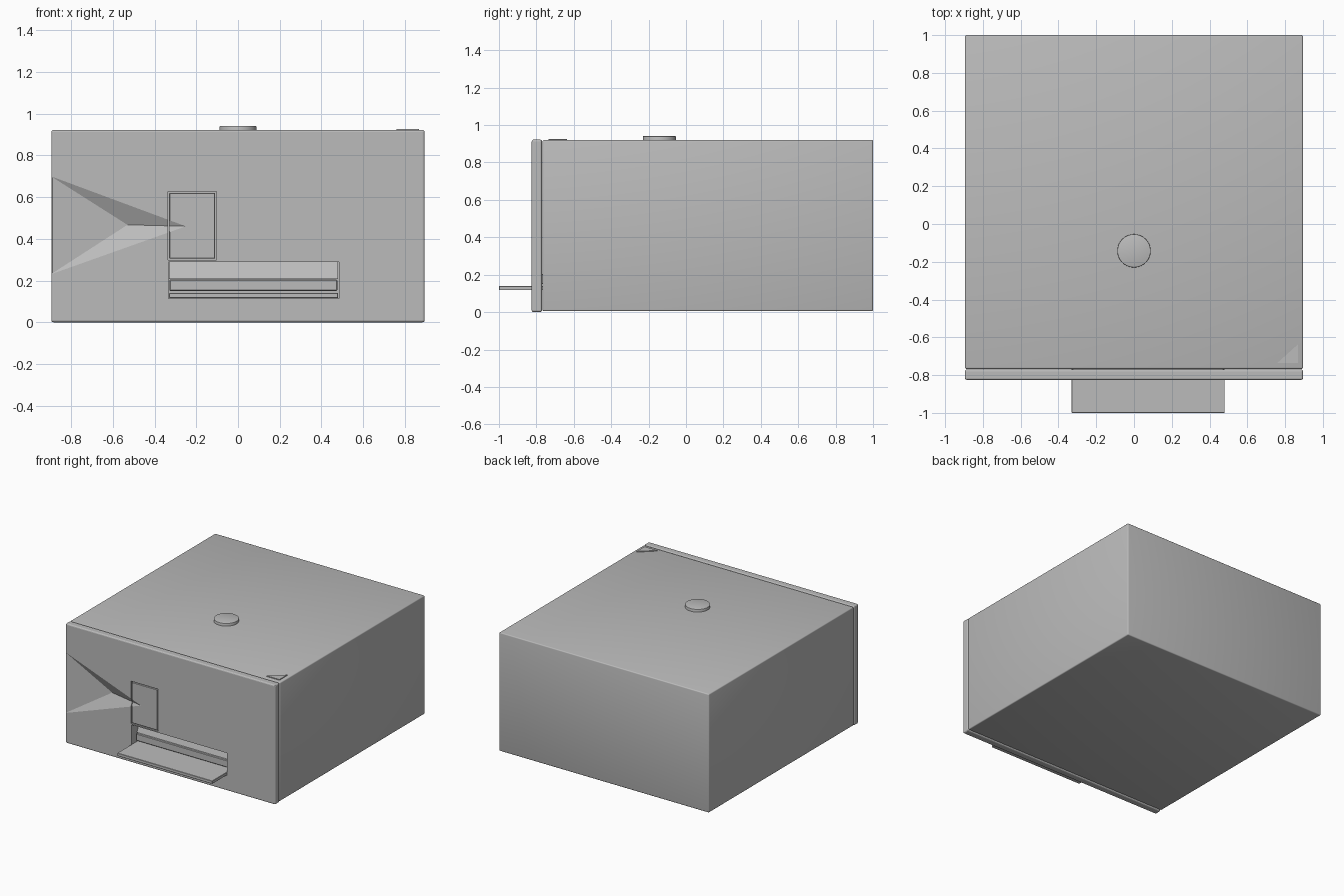
import bpy, bmesh, math
from mathutils import Vector

if "Cube" in bpy.data.objects:
    bpy.data.objects.remove(bpy.data.objects["Cube"], do_unlink=True)

grey = bpy.data.materials.new("plain grey")
grey.use_nodes = True
colour = (0.5, 0.5, 0.5, 1)
grey.diffuse_color = colour
grey.node_tree.nodes["Principled BSDF"].inputs["Base Color"].default_value = colour

FRONT = -0.825
SEAM = -0.767


def finish(name, bm):
    bmesh.ops.recalc_face_normals(bm, faces=bm.faces)
    mesh = bpy.data.meshes.new(name)
    bm.to_mesh(mesh)
    bm.free()
    mesh.materials.append(grey)
    obj = bpy.data.objects.new(name, mesh)
    bpy.context.collection.objects.link(obj)
    return obj


def box(name, x, y, z, bevel=0, segments=3):
    bm = bmesh.new()
    bmesh.ops.create_cube(bm, size=1)
    for v in bm.verts:
        v.co = [r[0] if c < 0 else r[1] for c, r in zip(v.co, (x, y, z))]
    if bevel:
        bmesh.ops.bevel(bm, geom=bm.edges[:], offset=bevel, segments=segments,
                        profile=0.5, affect='EDGES')
    return finish(name, bm)


def apply_modifiers(obj):
    bpy.ops.object.select_all(action='DESELECT')
    bpy.context.view_layer.objects.active = obj
    obj.select_set(True)
    for m in obj.modifiers[:]:
        bpy.ops.object.modifier_apply(modifier=m.name)


def cut(obj, *cutters):
    for c in cutters:
        m = obj.modifiers.new("cut", 'BOOLEAN')
        m.operation, m.solver, m.object = 'DIFFERENCE', 'EXACT', c
    apply_modifiers(obj)


def smooth(obj, degrees):
    apply_modifiers(obj)
    bpy.ops.object.shade_smooth_by_angle(angle=math.radians(degrees))


# Main housing and front fascia
body = box("housing", (-0.895, 0.895), (SEAM, 1), (0.005, 0.92), 0.008)
fascia = box("front_fascia", (-0.895, 0.895), (FRONT, SEAM - 0.003), (0, 0.922), 0.01)

# Small flush door beside the slot
door = box("flush_door", (-0.33, -0.11), (FRONT, FRONT + 0.035), (0.305, 0.62), 0.003, 1)

# Cutters: disc slot, door pocket, and the three-sided sculpted dent
slot = box("slot_cutter", (-0.333, 0.483), (-0.95, -0.62), (0.115, 0.29))
pocket = box("pocket_cutter", (-0.336, -0.104), (-0.95, FRONT + 0.035), (0.299, 0.626))
bm = bmesh.new()
deep = Vector((-0.53, FRONT + 0.048, 0.467))
rim = [Vector((x, FRONT, z)) for x, z in ((-0.897, 0.70), (-0.897, 0.23), (-0.25, 0.46))]
apex = bm.verts.new(deep)
ring = [bm.verts.new(deep + (p - deep) * 1.4) for p in rim]
bm.faces.new(ring)
for i in range(3):
    bm.faces.new((apex, ring[i], ring[(i + 1) % 3]))
dent = finish("dent_cutter", bm)

cut(body, slot)
cut(fascia, slot, pocket, dent)
cut(door, dent)
for c in (slot, pocket, dent):
    bpy.data.objects.remove(c, do_unlink=True)
smooth(body, 35)
smooth(fascia, 6)
smooth(door, 6)

# Extended tray, inner rail and sloping flap inside the slot
box("tray", (-0.33, 0.48), (-1, -0.63), (0.117, 0.14), 0.002, 1)
box("slot_rail", (-0.328, 0.476), (-0.775, -0.66), (0.15, 0.205), 0.004, 1)
bm = bmesh.new()
profile = ((-0.76, 0.207), (-0.63, 0.207), (-0.63, 0.288), (-0.73, 0.288))
ends = [[bm.verts.new((x, y, z)) for y, z in profile] for x in (-0.33, 0.48)]
for e in ends:
    bm.faces.new(e)
for i in range(4):
    j = (i + 1) % 4
    bm.faces.new((ends[0][i], ends[0][j], ends[1][j], ends[1][i]))
finish("slot_flap", bm)

# Round top button
bm = bmesh.new()
bmesh.ops.create_cone(bm, cap_ends=True, segments=64, radius1=0.088, radius2=0.088, depth=0.03)
top_edges = [e for e in bm.edges if all(v.co.z > 0 for v in e.verts)]
bmesh.ops.bevel(bm, geom=top_edges, offset=0.003, segments=2, profile=0.5, affect='EDGES')
bmesh.ops.translate(bm, verts=bm.verts, vec=(0, -0.142, 0.926))
smooth(finish("top_button", bm), 35)

# Thin triangular marker in the top corner
bm = bmesh.new()
tri = bm.faces.new([bm.verts.new((x, y, 0.918)) for x, y in
                    ((0.76, -0.735), (0.868, -0.735), (0.868, -0.637))])
ext = bmesh.ops.extrude_face_region(bm, geom=[tri])
bmesh.ops.translate(bm, verts=[g for g in ext["geom"] if isinstance(g, bmesh.types.BMVert)],
                    vec=(0, 0, 0.008))
finish("corner_marker", bm)
